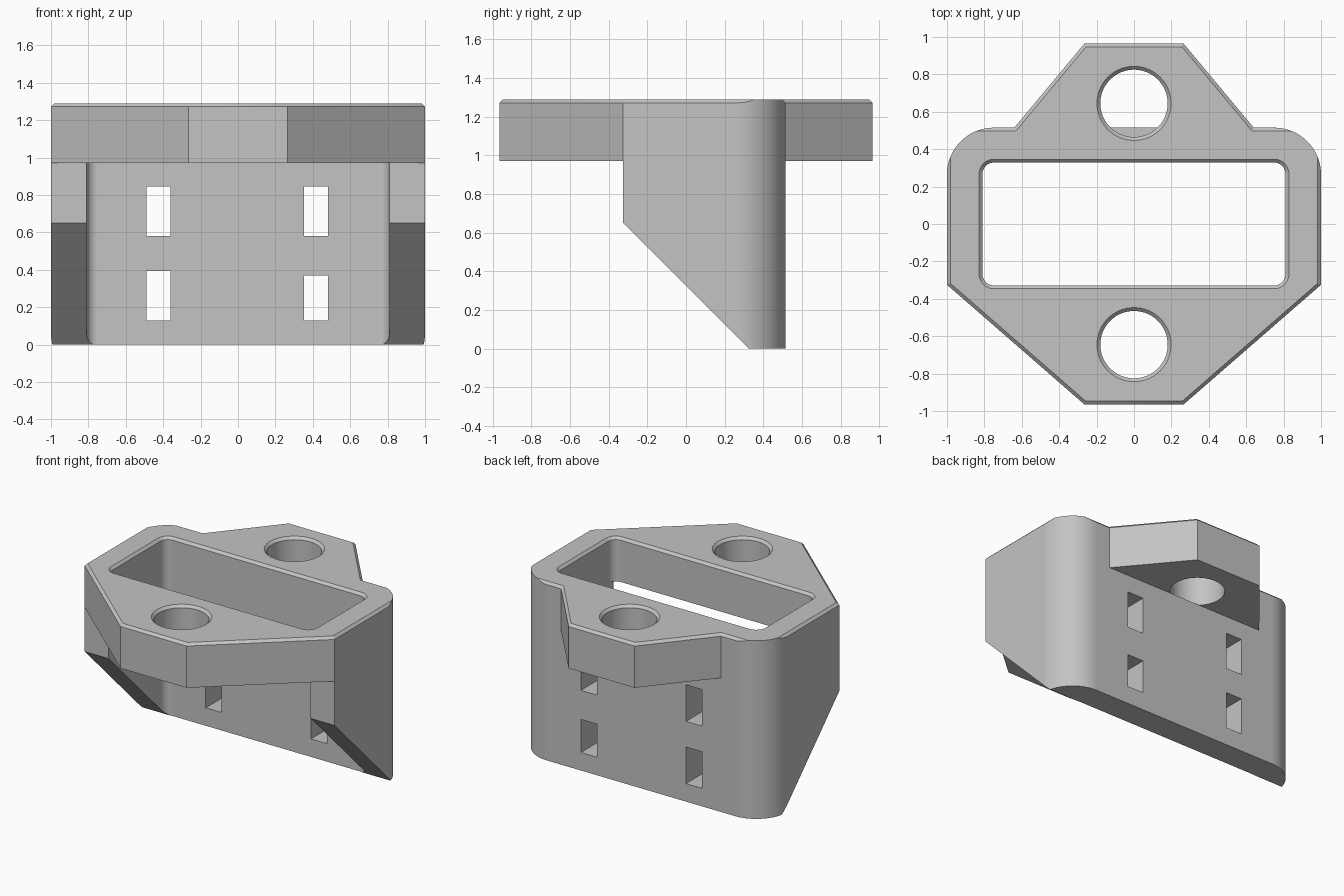
import bpy, bmesh, math

cube = bpy.data.objects.get("Cube")
if cube:
    bpy.data.objects.remove(cube, do_unlink=True)

TOP, SHELF, CH = 1.29, 0.97, 0.018   # top height, flange underside, chamfer
BACK, FRONT = 0.515, -0.325          # depth limits of the sleeve

grey = bpy.data.materials.new("light grey plastic")
grey.use_nodes = True
GREY = (0.55, 0.55, 0.55, 1)
grey.diffuse_color = GREY
grey.node_tree.nodes["Principled BSDF"].inputs["Base Color"].default_value = GREY


def arc(cx, cy, r, start, end, n):
    return [(cx + r * math.cos(math.radians(start + (end - start) * i / n)),
             cy + r * math.sin(math.radians(start + (end - start) * i / n)))
            for i in range(n + 1)]


def rounded_rect(hx, hy, r):
    pts = []
    for k, (sx, sy) in enumerate([(1, 1), (-1, 1), (-1, -1), (1, -1)]):
        pts += arc(sx * (hx - r), sy * (hy - r), r, 90 * k, 90 * k + 90, 12)
    return pts


def loft(name, rings):
    """Solid through matching rings of 3D points, bottom to top."""
    bm = bmesh.new()
    loops = [[bm.verts.new(p) for p in ring] for ring in rings]
    bm.faces.new(loops[0][::-1])
    bm.faces.new(loops[-1])
    for a, b in zip(loops, loops[1:]):
        for i in range(len(a)):
            j = (i + 1) % len(a)
            bm.faces.new((a[i], a[j], b[j], b[i]))
    bmesh.ops.recalc_face_normals(bm, faces=bm.faces)
    mesh = bpy.data.meshes.new(name)
    bm.to_mesh(mesh)
    bm.free()
    mesh.materials.append(grey)
    ob = bpy.data.objects.new(name, mesh)
    bpy.context.collection.objects.link(ob)
    return ob


def level(pts, z):
    return [(x, y, z) for x, y in pts]


def combine(target, other, operation="DIFFERENCE"):
    mod = target.modifiers.new("combine", "BOOLEAN")
    mod.operation, mod.solver, mod.object = operation, "EXACT", other
    bpy.context.view_layer.objects.active = target
    bpy.ops.object.modifier_apply(modifier=mod.name)
    bpy.data.objects.remove(other, do_unlink=True)


# Flange plate with chamfered upper rim
half = [(0.265, -0.965), (1, FRONT), (1, BACK), (0.64, BACK), (0.265, 0.965)]
outline = half + [(-x, y) for x, y in reversed(half)]
flange = loft("mounting_bracket", [level(outline, SHELF), level(outline, TOP)])
bm = bmesh.new()
bm.from_mesh(flange.data)
rim = [e for e in bm.edges if all(v.co.z > TOP - 0.001 for v in e.verts)]
bmesh.ops.bevel(bm, geom=rim, offset=CH, segments=1, affect="EDGES")
bm.to_mesh(flange.data)
bm.free()

# Rectangular pocket with flared mouth
mouth = [(0.0, 0.9), (0.0, TOP - CH), (2 * CH, TOP + CH)]
combine(flange, loft("pocket_cutter", [
    level(rounded_rect(0.81 + g, 0.328 + g, 0.06 + g), z) for g, z in mouth]))

# Bolt holes with flared mouths
for y in (-0.645, 0.645):
    combine(flange, loft("bolt_hole_cutter", [
        level(arc(0, y, 0.18 + g, 0, 357, 119), z) for g, z in mouth]))

# Sleeve below the flange, sloped along its lower front
side = [(FRONT, 0.65), (0.325, 0), (BACK, 0), (BACK, SHELF), (FRONT, SHELF)]
sleeve = loft("sleeve", [[(x, y, z) for y, z in side] for x in (-1, 1)])
channel = [(-0.81, -0.6), (0.81, -0.6)]
channel += arc(0.75, 0.268, 0.06, 0, 90, 12) + arc(-0.75, 0.268, 0.06, 90, 180, 12)
combine(sleeve, loft("channel_cutter", [level(channel, -0.1), level(channel, 1.1)]))

# Strap slots through the back wall
for x, z0, z1 in [(-0.424, 0.58, 0.845), (0.418, 0.58, 0.845),
                  (-0.424, 0.13, 0.395), (0.418, 0.13, 0.37)]:
    slot = [(x - 0.064, 0.2), (x + 0.064, 0.2), (x + 0.064, 0.7), (x - 0.064, 0.7)]
    combine(sleeve, loft("slot_cutter", [level(slot, z0), level(slot, z1)]))

# Join, then round the two back corners over the full height
combine(flange, sleeve, "UNION")
R = 0.25
for s in (-1, 1):
    corner = arc(1 - R, BACK - R, R, 0, 90, 24)
    corner += [(1 - R, BACK + 0.1), (1.1, BACK + 0.1), (1.1, BACK - R)]
    corner = [(s * x, y) for x, y in corner]
    combine(flange, loft("corner_cutter", [level(corner, -0.1), level(corner, 1.4)]))

# Clean up and smooth the rounded surfaces only
bm = bmesh.new()
bm.from_mesh(flange.data)
bmesh.ops.remove_doubles(bm, verts=bm.verts, dist=0.0002)
bmesh.ops.dissolve_limit(bm, angle_limit=math.radians(0.5),
                         verts=bm.verts, edges=bm.edges)
bm.to_mesh(flange.data)
bm.free()
bpy.ops.object.select_all(action="DESELECT")
flange.select_set(True)
bpy.context.view_layer.objects.active = flange
bpy.ops.object.shade_smooth_by_angle(angle=math.radians(30))
weighted = flange.modifiers.new("flat_faces", "WEIGHTED_NORMAL")
weighted.keep_sharp = True
